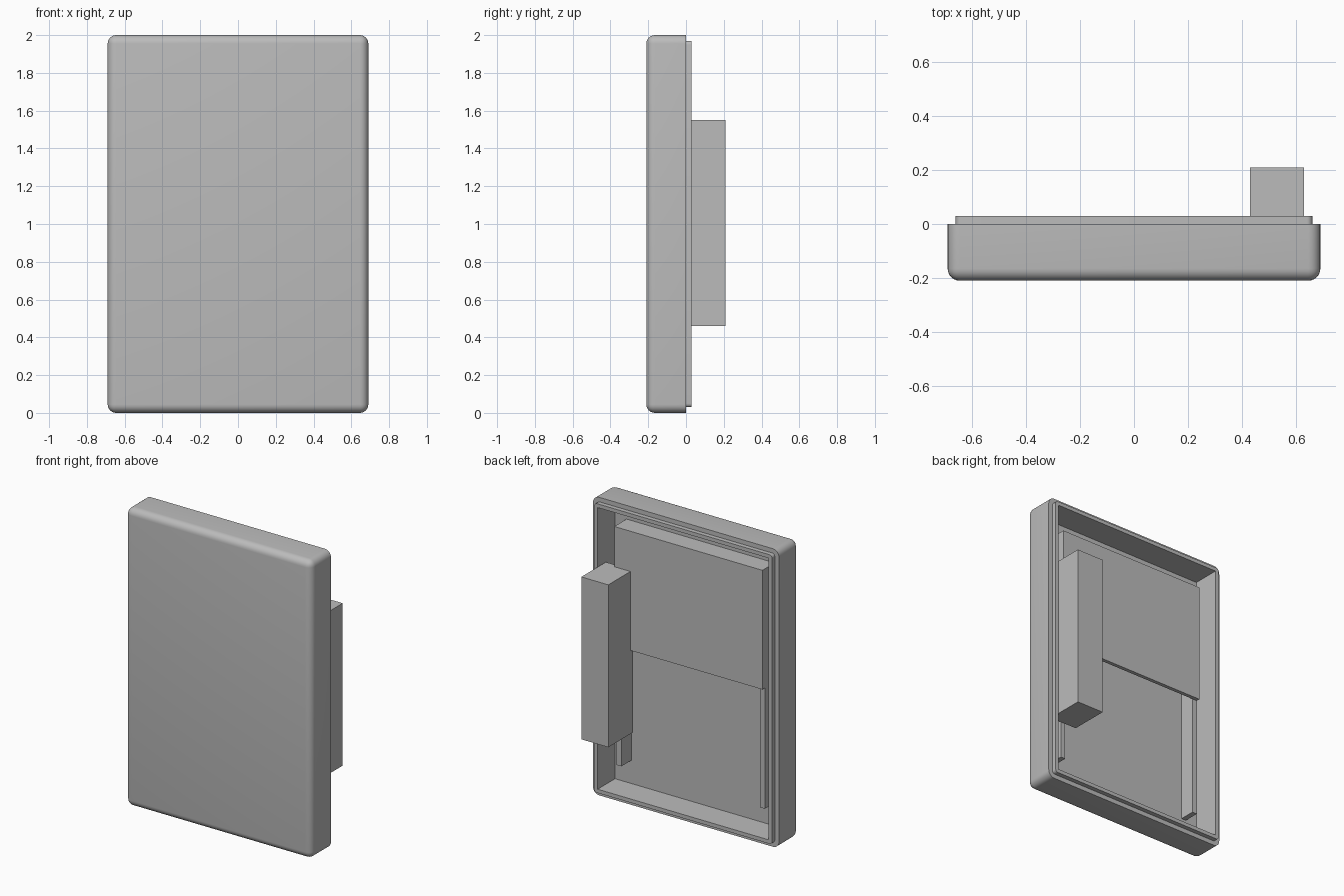
import bpy
import bmesh
from mathutils import Vector

if "Cube" in bpy.data.objects:
    bpy.data.objects.remove(bpy.data.objects["Cube"], do_unlink=True)

grey = bpy.data.materials.new("plain_grey")
grey.use_nodes = True
grey.diffuse_color = (0.5, 0.5, 0.5, 1)
grey.node_tree.nodes["Principled BSDF"].inputs["Base Color"].default_value = (0.5, 0.5, 0.5, 1)


def box(name, x, y, z, radius=0, pick=None):
    """Box from (min, max) ranges; edges chosen by pick are rounded."""
    bm = bmesh.new()
    bmesh.ops.create_cube(bm, size=1)
    for v in bm.verts:
        v.co = Vector([r[0] if c < 0 else r[1] for c, r in zip(v.co, (x, y, z))])
    if radius:
        edges = [e for e in bm.edges if pick(e)]
        bmesh.ops.bevel(bm, geom=edges, offset=radius, offset_type='OFFSET',
                        segments=6, profile=0.5, affect='EDGES')
    mesh = bpy.data.meshes.new(name)
    bm.to_mesh(mesh)
    bm.free()
    obj = bpy.data.objects.new(name, mesh)
    bpy.context.collection.objects.link(obj)
    mesh.materials.append(grey)
    return obj


def smooth(obj):
    bpy.ops.object.select_all(action='DESELECT')
    obj.select_set(True)
    bpy.context.view_layer.objects.active = obj
    bpy.ops.object.shade_smooth_by_angle(angle=0.6)


def along_depth(edge):
    a, b = (v.co for v in edge.verts)
    return abs(a.y - b.y) > 0.001


def not_on_back(edge):
    return not all(v.co.y > -0.001 for v in edge.verts)


# Rounded front shell and the thin lip standing on its open back
shell = box("case_shell", (-0.69, 0.69), (-0.21, 0), (0, 2), 0.045, not_on_back)
lip = box("case_lip", (-0.66, 0.66), (0, 0.03), (0.03, 1.97), 0.02, along_depth)

# Hollow interior
cutter = box("cavity_cutter", (-0.635, 0.635), (-0.155, 0.2), (0.055, 1.945))
cutter.hide_render = True
for part in (shell, lip):
    mod = part.modifiers.new("cavity", 'BOOLEAN')
    mod.operation = 'DIFFERENCE'
    mod.solver = 'EXACT'
    mod.object = cutter
    bpy.context.view_layer.objects.active = part
    bpy.ops.object.select_all(action='DESELECT')
    part.select_set(True)
    bpy.ops.object.modifier_apply(modifier=mod.name)
    smooth(part)
bpy.data.objects.remove(cutter, do_unlink=True)

# Support frame on the cavity floor: two side rails and a top rail
for side, s in (("left", 1), ("right", -1)):
    box(side + "_rail", sorted((s * 0.515, s * 0.55)), (-0.155, -0.05), (0.21, 1.82))
box("top_rail", (-0.515, 0.515), (-0.155, -0.05), (1.785, 1.82))

# Upper back plate and the handle block fixed to the frame
box("upper_back_plate", (-0.55, 0.55), (-0.05, -0.025), (1.02, 1.82))
box("handle_block", (0.43, 0.63), (-0.05, 0.21), (0.46, 1.55))
